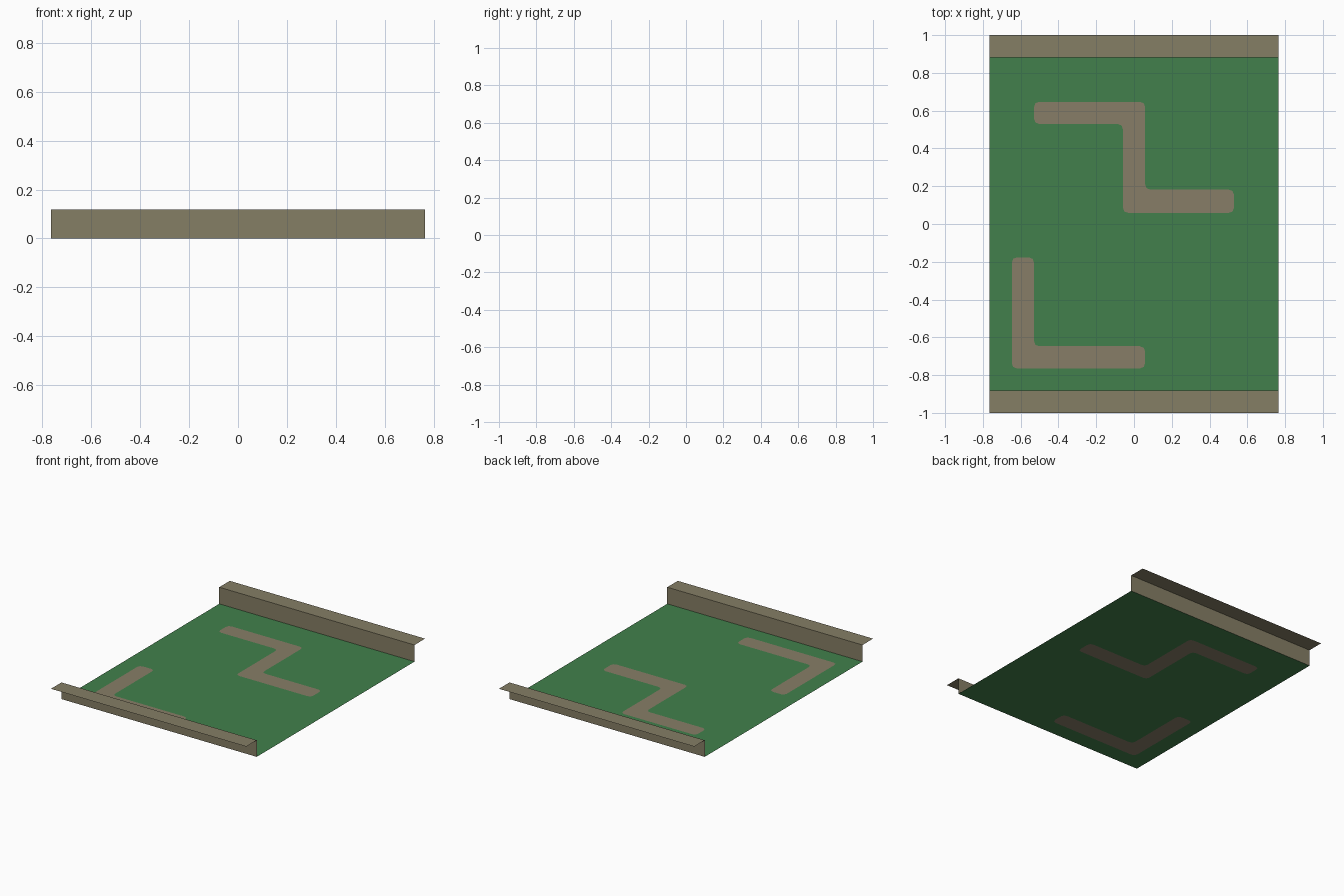
import bpy, bmesh
from mathutils import Vector
from mathutils.geometry import delaunay_2d_cdt

if "Cube" in bpy.data.objects:
    bpy.data.objects.remove(bpy.data.objects["Cube"])

U = 2 / 17            # layout module
HX = 6.5 * U          # half width
WY = 7.5 * U          # wall position
RY = 8.5 * U          # outer edge of the flanges
H = U                 # wall height


def material(name, rgb):
    m = bpy.data.materials.new(name)
    m.diffuse_color = (*rgb, 1)
    m.use_nodes = True
    m.node_tree.nodes["Principled BSDF"].inputs["Base Color"].default_value = m.diffuse_color
    return m


green = material("floor green", (0.054, 0.216, 0.072))
path_tan = material("path tan", (0.245, 0.207, 0.136))
rim_tan = material("rim tan", (0.235, 0.209, 0.130))


def add_object(name, bm, mats):
    mesh = bpy.data.meshes.new(name)
    bm.to_mesh(mesh)
    bm.free()
    for m in mats:
        mesh.materials.append(m)
    ob = bpy.data.objects.new(name, mesh)
    bpy.context.collection.objects.link(ob)
    return ob


def rounded(points, r=0.028):
    """Outline in modules -> units, with every corner softened."""
    pts = [Vector(p) * U for p in points]
    out = []
    for i, p in enumerate(pts):
        a = (pts[i - 1] - p).normalized() * r
        b = (pts[(i + 1) % len(pts)] - p).normalized() * r
        out += [p + a, p + (a + b) * 0.27, p + b]
    return out


# Floor with the two path markings cut into it (counter-clockwise outlines)
floor = [Vector(p) for p in ((-HX, -WY), (HX, -WY), (HX, WY), (-HX, WY))]
z_path = rounded([(-.5, .5), (4.5, .5), (4.5, 1.55), (.5, 1.55),
                  (.5, 5.5), (-4.5, 5.5), (-4.5, 4.5), (-.5, 4.5)])
l_path = rounded([(-5.5, -6.5), (.5, -6.5), (.5, -5.5), (-4.5, -5.5),
                  (-4.5, -1.5), (-5.5, -1.5)])
verts, loops = [], []
for outline in (floor, z_path, l_path):
    loops.append(list(range(len(verts), len(verts) + len(outline))))
    verts += outline
co, _, tris, _, _, origin = delaunay_2d_cdt(verts, [], loops, 1, 1e-6)
bm = bmesh.new()
bv = [bm.verts.new((c.x, c.y, 0)) for c in co]
for tri, src in zip(tris, origin):
    f = bm.faces.new([bv[i] for i in tri])
    f.material_index = 1 if (1 in src or 2 in src) else 0
    f.normal_update()
    if f.normal.z < 0:
        f.normal_flip()
add_object("floor", bm, [green, path_tan])

# Upright wall with an outward flange, at the front and the back
for name, s in (("front_rim", -1), ("back_rim", 1)):
    bm = bmesh.new()
    profile = [(s * WY, 0), (s * WY, H), (s * RY, H)]
    rows = [[bm.verts.new((x, y, z)) for y, z in profile] for x in (-HX, HX)]
    for i in range(2):
        quad = [rows[0][i], rows[1][i], rows[1][i + 1], rows[0][i + 1]]
        bm.faces.new(quad if s > 0 else quad[::-1])
    add_object(name, bm, [rim_tan])
